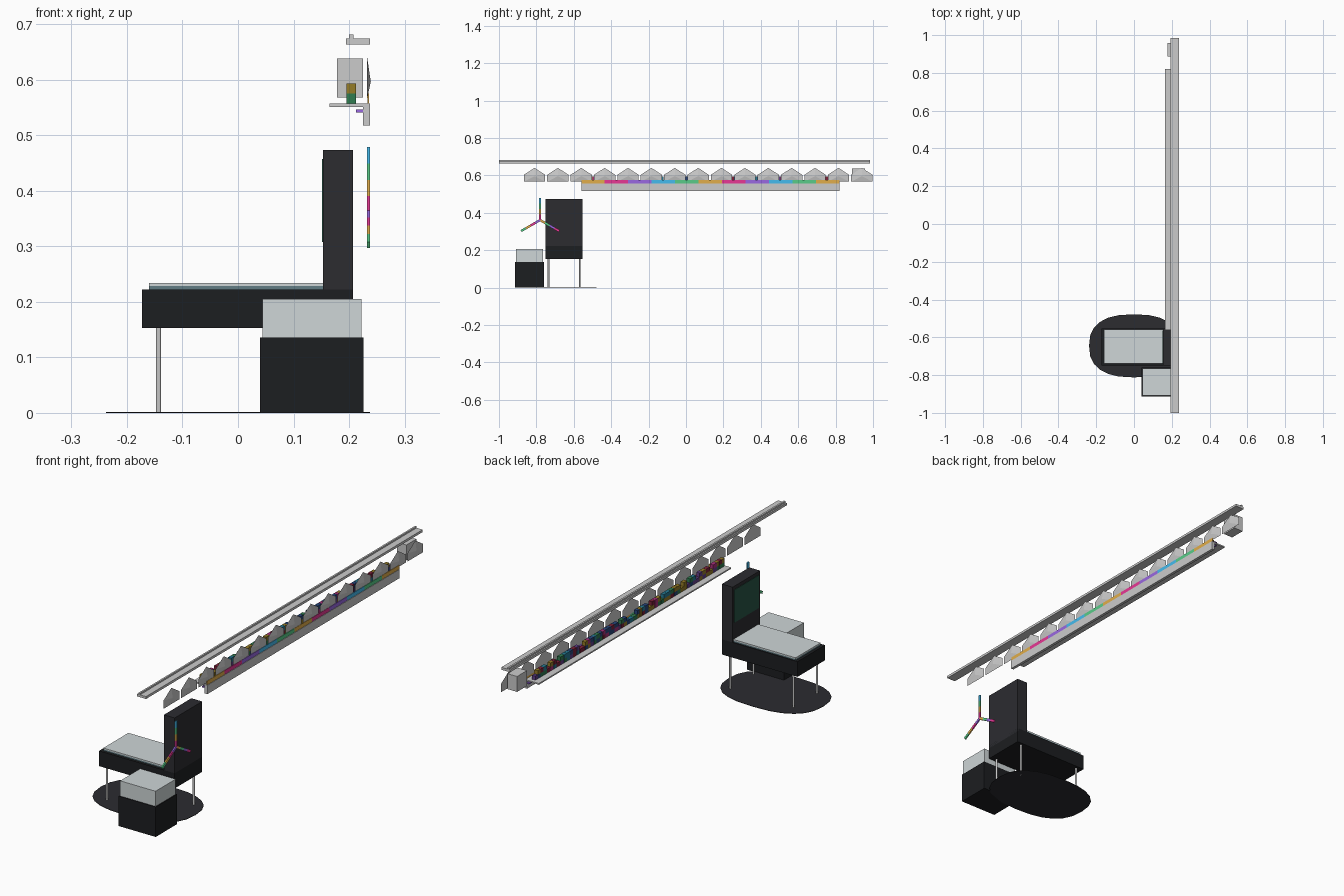
import bpy, bmesh, math, random
from mathutils import Matrix, Vector

if "Cube" in bpy.data.objects:
    bpy.data.objects.remove(bpy.data.objects["Cube"])

random.seed(4)
mats = {}


def mat(name, col):
    if name not in mats:
        mats[name] = bpy.data.materials.new(name)
        mats[name].diffuse_color = (*col, 1)
    return mats[name]


BLACK = mat("black", (0.012, 0.013, 0.015))
CHARCOAL = mat("charcoal", (0.025, 0.025, 0.03))
PALE = mat("pale", (0.62, 0.67, 0.68))
TEAL = mat("teal", (0.12, 0.2, 0.23))
GREEN = mat("dark_green", (0.02, 0.09, 0.06))
GLOW = [mat("glow_blue", (0.06, 0.5, 0.85)), mat("glow_green", (0.1, 0.6, 0.25)),
        mat("glow_orange", (0.75, 0.42, 0.07)), mat("glow_pink", (0.8, 0.04, 0.3)),
        mat("glow_purple", (0.32, 0.14, 0.75))]
BLOCKS = [mat("block_red", (0.2, 0.015, 0.04)), mat("block_blue", (0.02, 0.06, 0.2)),
          mat("block_mustard", (0.3, 0.2, 0.02)), mat("block_green", (0.03, 0.2, 0.08)),
          mat("block_pink", (0.4, 0.03, 0.2)), mat("block_teal", (0.02, 0.2, 0.3)),
          mat("block_purple", (0.12, 0.05, 0.25))]


def finish(name, bm, m=None):
    bmesh.ops.recalc_face_normals(bm, faces=bm.faces)
    me = bpy.data.meshes.new(name)
    bm.to_mesh(me)
    bm.free()
    ob = bpy.data.objects.new(name, me)
    bpy.context.collection.objects.link(ob)
    if m:
        me.materials.append(m)
    return ob


def box(name, x, y, z, m=None, turn=None):
    """Box from (min, max) ranges, optionally transformed by a matrix."""
    bm = bmesh.new()
    size = Matrix.Diagonal((x[1] - x[0], y[1] - y[0], z[1] - z[0], 1))
    mid = Matrix.Translation((sum(x) / 2, sum(y) / 2, sum(z) / 2))
    bmesh.ops.create_cube(bm, size=1, matrix=(turn or Matrix()) @ mid @ size)
    return finish(name, bm, m)


# Rug: thin rounded superellipse
bm = bmesh.new()
ring = []
for i in range(24):
    a = 2 * math.pi * i / 24
    c, s = math.cos(a), math.sin(a)
    ring.append(bm.verts.new((math.copysign(abs(c) ** 0.8, c) * 0.238,
                              -0.645 + math.copysign(abs(s) ** 0.8, s) * 0.167, 0)))
face = bm.faces.new(ring)
ext = bmesh.ops.extrude_face_region(bm, geom=[face])["geom"]
bmesh.ops.translate(bm, vec=(0, 0, 0.002), verts=[v for v in ext if isinstance(v, bmesh.types.BMVert)])
finish("rug", bm, CHARCOAL)

# Chair
box("seat", (-0.173, 0.207), (-0.75, -0.553), (0.153, 0.222), BLACK)
box("seat_back", (0.153, 0.207), (-0.75, -0.553), (0.205, 0.473), CHARCOAL)
box("cushion_base", (-0.16, 0.153), (-0.738, -0.558), (0.222, 0.228), TEAL)
box("cushion", (-0.16, 0.153), (-0.738, -0.558), (0.228, 0.234), PALE)
box("back_panel", (0.151, 0.154), (-0.74, -0.563), (0.308, 0.457), GREEN)
for x in (-0.143, 0.175):
    for y in (-0.735, -0.568):
        bm = bmesh.new()
        bmesh.ops.create_cone(bm, cap_ends=True, segments=12, radius1=0.0045, radius2=0.0045,
                              depth=0.155, matrix=Matrix.Translation((x, y, 0.0775)))
        finish("chair_leg", bm)

# Side cabinet with pale top
box("cabinet", (0.04, 0.226), (-0.913, -0.76), (0, 0.136), BLACK)
box("cabinet_top", (0.044, 0.222), (-0.909, -0.764), (0.136, 0.205), PALE)

# Ceiling rail with ridge
box("rail", (0.194, 0.238), (-1, 0.985), (0.663, 0.674))
box("rail_ridge", (0.2, 0.208), (-1, 0.985), (0.674, 0.681))

# Shelf with front lip, and end box
box("shelf", (0.165, 0.238), (-0.56, 0.82), (0.551, 0.557))
box("shelf_lip", (0.225, 0.238), (-0.56, 0.82), (0.517, 0.551))
box("end_box", (0.178, 0.225), (0.887, 0.958), (0.568, 0.638))

# Coloured light strips below and above the shelf
for i in range(11):
    y0 = -0.56 + i * 1.38 / 11
    yr = (y0, y0 + 1.38 / 11)
    box("under_light", (0.212, 0.225), yr, (0.541, 0.546), GLOW[(4 + i) % 5])
    box("shelf_light", (0.233, 0.236), yr, (0.557, 0.575), GLOW[(2 + i) % 5])

# Gabled plates with a raised centre
for i in range(15):
    y = -0.81 + 0.125 * i
    prof = [(-0.057, 0.566), (0.057, 0.566), (0.057, 0.603), (0, 0.64), (-0.057, 0.603)]
    bm = bmesh.new()
    rim = [bm.verts.new((0.2325, y + p, z)) for p, z in prof]
    tip = bm.verts.new((0.239, y, 0.596))
    bm.faces.new(rim)
    for k in range(5):
        bm.faces.new((rim[k], rim[(k + 1) % 5], tip))
    finish("gabled_plate", bm)

# Two stacked rows of coloured blocks on the shelf
y = -0.555
while y < 0.8:
    first = y < -0.55
    w = random.uniform(0.016, 0.028)
    box("block", (0.195, 0.212), (y, y + w), (0.557, 0.575), BLOCKS[3] if first else random.choice(BLOCKS))
    if first or random.random() < 0.75:
        box("top_block", (0.195, 0.212), (y, y + w), (0.575, 0.593),
            BLOCKS[2] if first else random.choice(BLOCKS))
    y += w + 0.001

# Three-armed light, each arm in coloured segments
arms = {0: (3, 2, 1, 0), 120: (4, 3, 2, 1), 240: (2, 1, 4, 3)}
for ang, cols in arms.items():
    turn = Matrix.Translation((0, -0.78, 0.361)) @ Matrix.Rotation(math.radians(ang), 4, 'X')
    for k, c in enumerate(cols):
        box("light_arm", (0.232, 0.238), (-0.006, 0.006), (k * 0.0293, (k + 1) * 0.0293), GLOW[c], turn)

for m in bpy.data.materials:
    if m.users and not m.is_grease_pencil:
        m.use_nodes = True
        m.node_tree.nodes["Principled BSDF"].inputs["Base Color"].default_value = m.diffuse_color
